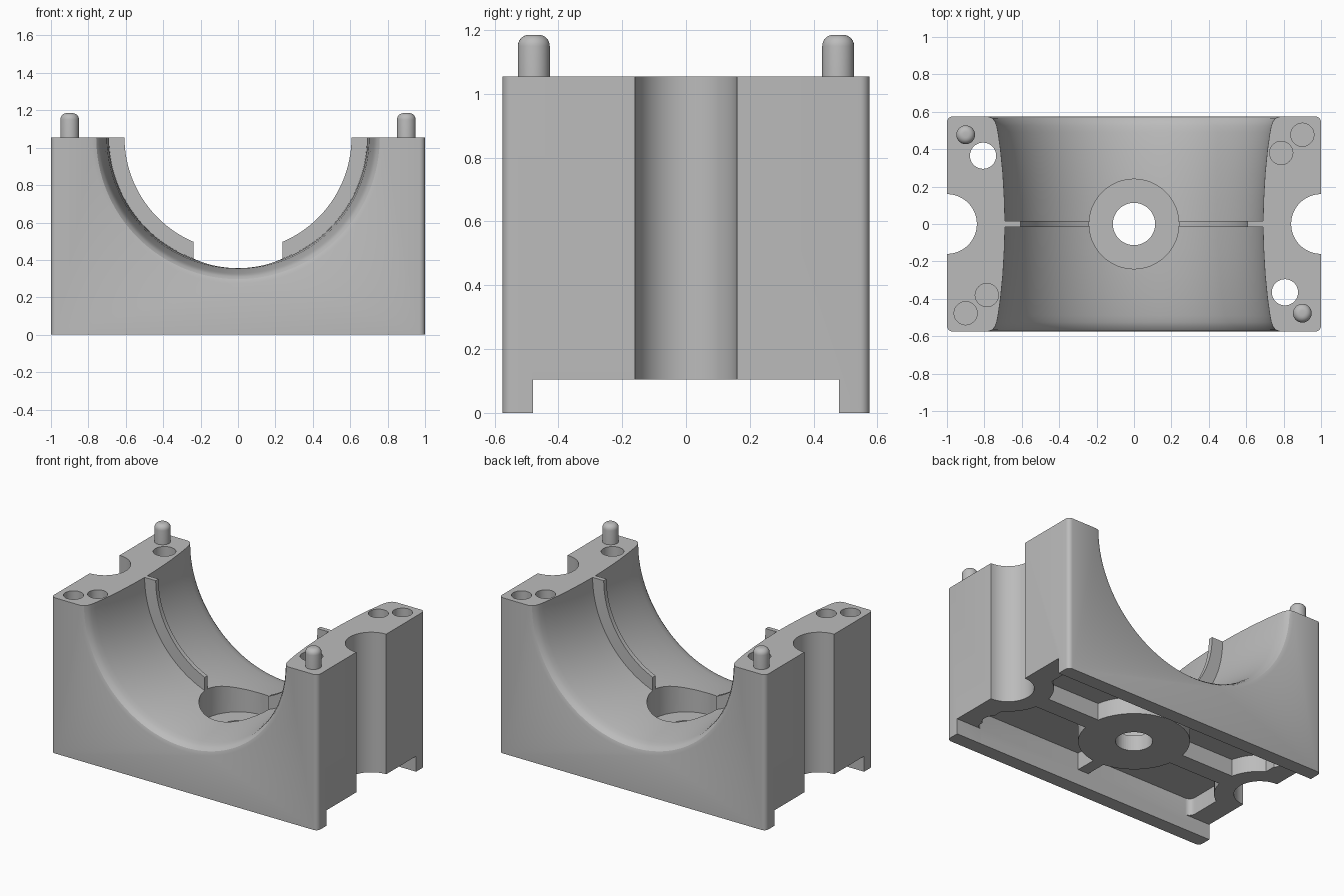
import bpy, bmesh, math
from mathutils import Matrix, Vector

cube = bpy.data.objects.get("Cube")
if cube:
    bpy.data.objects.remove(cube, do_unlink=True)

WIDTH, DEPTH, TOP = 2.0, 1.15, 1.055
CHANNEL_Z, CHANNEL_Y = 0.105, 0.48

grey = bpy.data.materials.new("plain grey")
grey.use_nodes = True
colour = (0.5, 0.5, 0.5, 1)
grey.diffuse_color = colour
grey.node_tree.nodes["Principled BSDF"].inputs["Base Color"].default_value = colour


def finish(bm, name):
    bmesh.ops.recalc_face_normals(bm, faces=bm.faces)
    mesh = bpy.data.meshes.new(name)
    bm.to_mesh(mesh)
    bm.free()
    mesh.materials.append(grey)
    obj = bpy.data.objects.new(name, mesh)
    bpy.context.collection.objects.link(obj)
    return obj


def box(name, low, high, corner=0):
    low, high = Vector(low), Vector(high)
    bm = bmesh.new()
    bmesh.ops.create_cube(bm, size=1, matrix=Matrix.Translation((low + high) / 2)
                          @ Matrix.Diagonal((*(high - low), 1)))
    if corner:
        upright = [e for e in bm.edges
                   if abs(e.verts[0].co.z - e.verts[1].co.z) > 0.01]
        bmesh.ops.bevel(bm, geom=upright, offset=corner, segments=5,
                        profile=0.5, affect='EDGES')
    return finish(bm, name)


def lathe(name, profile, centre, axis='Z', steps=48):
    """Revolve (radius, height) points; the first and last lie on the axis."""
    bm = bmesh.new()
    verts = [bm.verts.new((r, 0, h)) for r, h in profile]
    edges = [bm.edges.new(pair) for pair in zip(verts, verts[1:])]
    bmesh.ops.spin(bm, geom=verts + edges, cent=(0, 0, 0), axis=(0, 0, 1),
                   angle=math.tau, steps=steps, use_merge=True)
    bmesh.ops.remove_doubles(bm, verts=bm.verts, dist=1e-5)
    if axis == 'Y':
        bm.transform(Matrix.Rotation(math.pi / 2, 4, 'X'))
    bm.transform(Matrix.Translation(centre))
    return finish(bm, name)


def cylinder(name, x, y, radius, low, high):
    return lathe(name, [(0, low), (radius, low), (radius, high), (0, high)], (x, y, 0))


def cut(target, cutter):
    mod = target.modifiers.new("cut", 'BOOLEAN')
    mod.operation, mod.solver, mod.object = 'DIFFERENCE', 'EXACT', cutter
    bpy.context.view_layer.objects.active = target
    bpy.ops.object.modifier_apply(modifier=mod.name)
    bpy.data.objects.remove(cutter, do_unlink=True)


def smooth(obj):
    bpy.ops.object.select_all(action='DESELECT')
    obj.select_set(True)
    bpy.context.view_layer.objects.active = obj
    bpy.ops.object.shade_smooth_by_angle(angle=math.radians(30))


body = box("bearing_block", (-WIDTH / 2, -DEPTH / 2, 0), (WIDTH / 2, DEPTH / 2, TOP), 0.03)

# Hourglass bore with flared mouths; the narrow step leaves the thin centre rib
half = [(0.607, 0.015), (0.69, 0.015), (0.693, 0.13), (0.701, 0.27), (0.714, 0.4),
        (0.727, 0.49), (0.734, 0.525), (0.744, 0.55), (0.758, 0.567), (0.785, 0.576),
        (0.785, 0.7), (0, 0.7)]
bore = [(r, -h) for r, h in reversed(half)] + half
cut(body, lathe("bore_cutter", bore, (0, 0, TOP), 'Y', 128))

# Round seat at the bottom of the bore and the hole through it
cut(body, cylinder("seat_cutter", 0, 0, 0.24, 0.21, 0.9))
cut(body, cylinder("centre_hole_cutter", 0, 0, 0.113, -0.1, 0.5))

# Underside pockets, leaving a centre boss, cross ribs and walls round the notches
pockets = box("pocket_cutter", (-0.85, -CHANNEL_Y, 0.05), (0.85, CHANNEL_Y, 0.22), 0.04)
cut(pockets, cylinder("boss", 0, 0, 0.34, 0, 0.4))
cut(pockets, box("long_rib", (-1, -0.06, 0), (1, 0.06, 0.4)))
cut(pockets, box("cross_rib", (-0.04, -1, 0), (0.04, 1, 0.4)))
for side in (-1, 1):
    cut(pockets, cylinder("notch_wall", side, 0, 0.28, 0, 0.4))
cut(body, pockets)
cut(body, box("channel_cutter", (-2, -CHANNEL_Y, -1), (2, CHANNEL_Y, CHANNEL_Z)))

# Side notches, through holes, dowel sockets and dowel pins
for side in (-1, 1):
    cut(body, cylinder("notch_cutter", side, 0, 0.16, -0.1, 1.2))
    cut(body, cylinder("through_hole_cutter", side * 0.807, side * -0.365, 0.07, -0.1, 1.2))
    cut(body, cylinder("dowel_socket_cutter", side * 0.9, side * 0.477, 0.062, 0.9, 1.2))
    cut(body, cylinder("screw_socket_cutter", side * 0.787, side * 0.38, 0.062, 0.9, 1.2))

    tip = [(0.05 - 0.035 * (1 - math.cos(a)), 1.15 + 0.035 * math.sin(a))
           for a in (math.pi / 2 * i / 6 for i in range(7))]
    pin = lathe("left_dowel_pin" if side > 0 else "right_dowel_pin",
                [(0, 1.0), (0.05, 1.0)] + tip + [(0, 1.185)],
                (side * 0.9, side * -0.477, 0))
    smooth(pin)
smooth(body)
